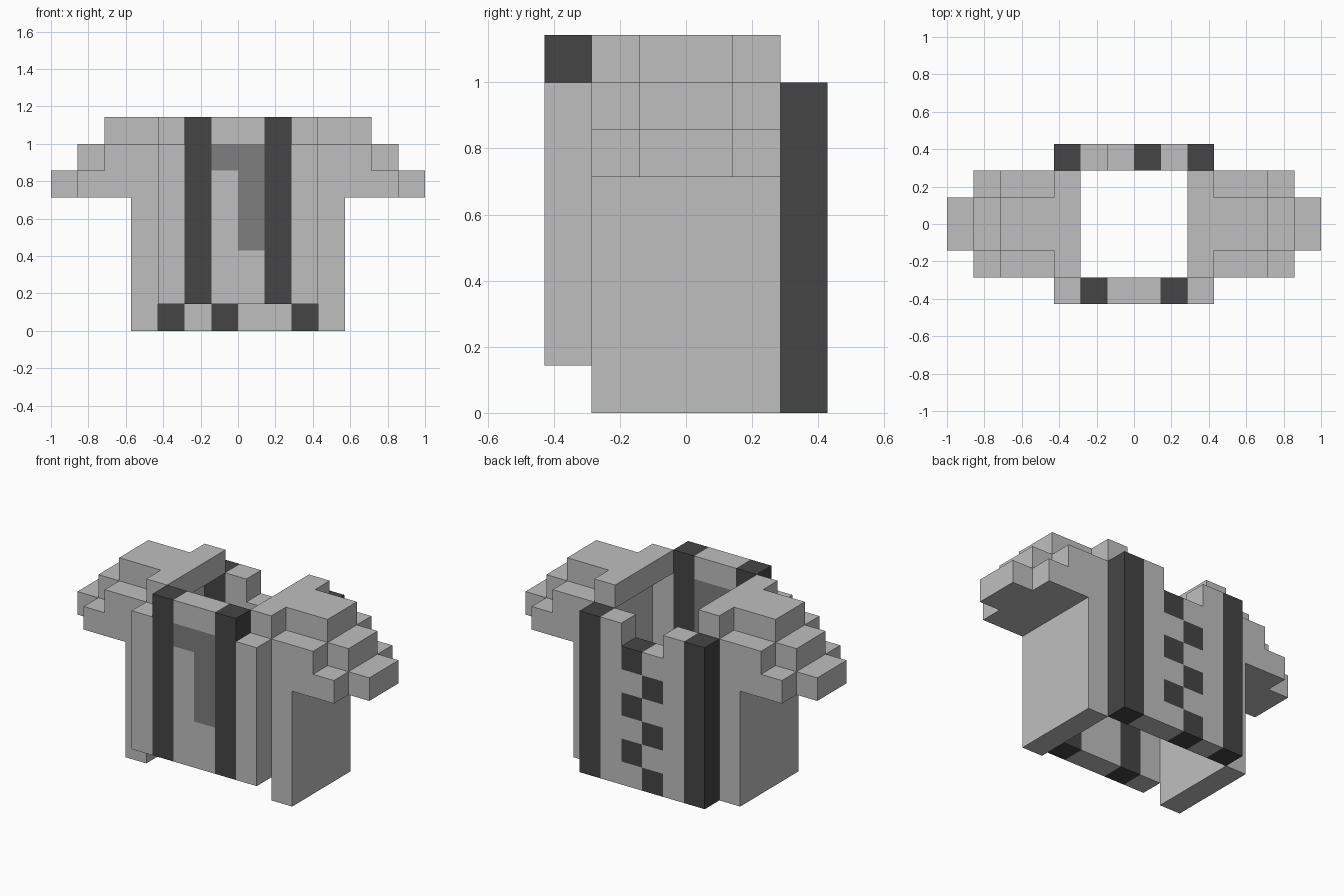
import bpy, bmesh, math
from mathutils import Vector

if "Cube" in bpy.data.objects:
    bpy.data.objects.remove(bpy.data.objects["Cube"], do_unlink=True)

U = 1 / 7  # size of one block


def material(name, value):
    m = bpy.data.materials.new(name)
    m.use_nodes = True
    colour = (value, value, value, 1)
    m.diffuse_color = colour
    m.node_tree.nodes["Principled BSDF"].inputs["Base Color"].default_value = colour
    return m


MATS = [material("light_grey", 0.52), material("mid_grey", 0.21), material("charcoal", 0.06)]
LIGHT, MID, DARK = 0, 1, 2


def block_solid(name, boxes):
    """Fuse boxes (x0, x1, y0, y1, z0, z1, colour) given in block units.
    Later boxes recolour earlier ones; colour None carves them away."""
    cells = {}
    for x0, x1, y0, y1, z0, z1, colour in boxes:
        for x in range(x0, x1):
            for y in range(y0, y1):
                for z in range(z0, z1):
                    cells[x, y, z] = colour
    cells = {c: col for c, col in cells.items() if col is not None}

    bm = bmesh.new()
    verts = {}
    for cell, colour in cells.items():
        for axis in range(3):
            for side in (0, 1):
                near = list(cell)
                near[axis] += 2 * side - 1
                if tuple(near) in cells:
                    continue
                ring = []
                for a, b in ((0, 0), (1, 0), (1, 1), (0, 1)):
                    p = list(cell)
                    p[axis] += side
                    p[(axis + 1) % 3] += a
                    p[(axis + 2) % 3] += b
                    p = tuple(p)
                    if p not in verts:
                        verts[p] = bm.verts.new(Vector(p) * U)
                    ring.append(verts[p])
                face = bm.faces.new(ring if side else ring[::-1])
                face.material_index = colour
    # merge the block grid into large flat faces, keeping colour borders
    bmesh.ops.dissolve_limit(bm, angle_limit=math.radians(1), verts=bm.verts[:],
                             edges=bm.edges[:], delimit={'MATERIAL'})
    mesh = bpy.data.meshes.new(name)
    bm.to_mesh(mesh)
    bm.free()
    for m in MATS:
        mesh.materials.append(m)
    obj = bpy.data.objects.new(name, mesh)
    bpy.context.collection.objects.link(obj)
    return obj


# Front panel: raised collar, two full-height stripes, chest mark
block_solid("front_panel", [
    (-3, 3, -3, -2, 1, 7, LIGHT),
    (-2, 2, -3, -2, 7, 8, LIGHT),
    (-2, -1, -3, -2, 1, 8, DARK),
    (1, 2, -3, -2, 1, 8, DARK),
    (-1, 1, -3, -2, 6, 7, MID),
    (0, 1, -3, -2, 3, 6, MID),
])

# Back panel: dark borders, checkered spine, notch at the neck
back = [
    (-3, 3, 2, 3, 0, 7, LIGHT),
    (-3, -2, 2, 3, 0, 7, DARK),
    (2, 3, 2, 3, 0, 7, DARK),
]
for z in range(6):
    x = -1 + z % 2
    back.append((x, x + 1, 2, 3, z, z + 1, DARK))
back.append((-1, 1, 2, 3, 6, 7, None))
block_solid("back_panel", back)

# Side wall with stepped sleeve and shoulder ridge, one per side
side = [
    (3, 4, -2, 2, 0, 5, LIGHT),   # side wall
    (3, 6, -2, 2, 5, 6, LIGHT),   # lower sleeve layer
    (6, 7, -1, 1, 5, 6, LIGHT),   # sleeve tip
    (3, 5, -2, 2, 6, 7, LIGHT),   # middle layer
    (5, 6, -1, 1, 6, 7, LIGHT),
    (2, 3, -2, 2, 7, 8, LIGHT),   # shoulder ridge
    (3, 5, -1, 1, 7, 8, LIGHT),
]
block_solid("left_side_and_sleeve", side)
block_solid("right_side_and_sleeve", [(-b[1], -b[0]) + b[2:] for b in side])
